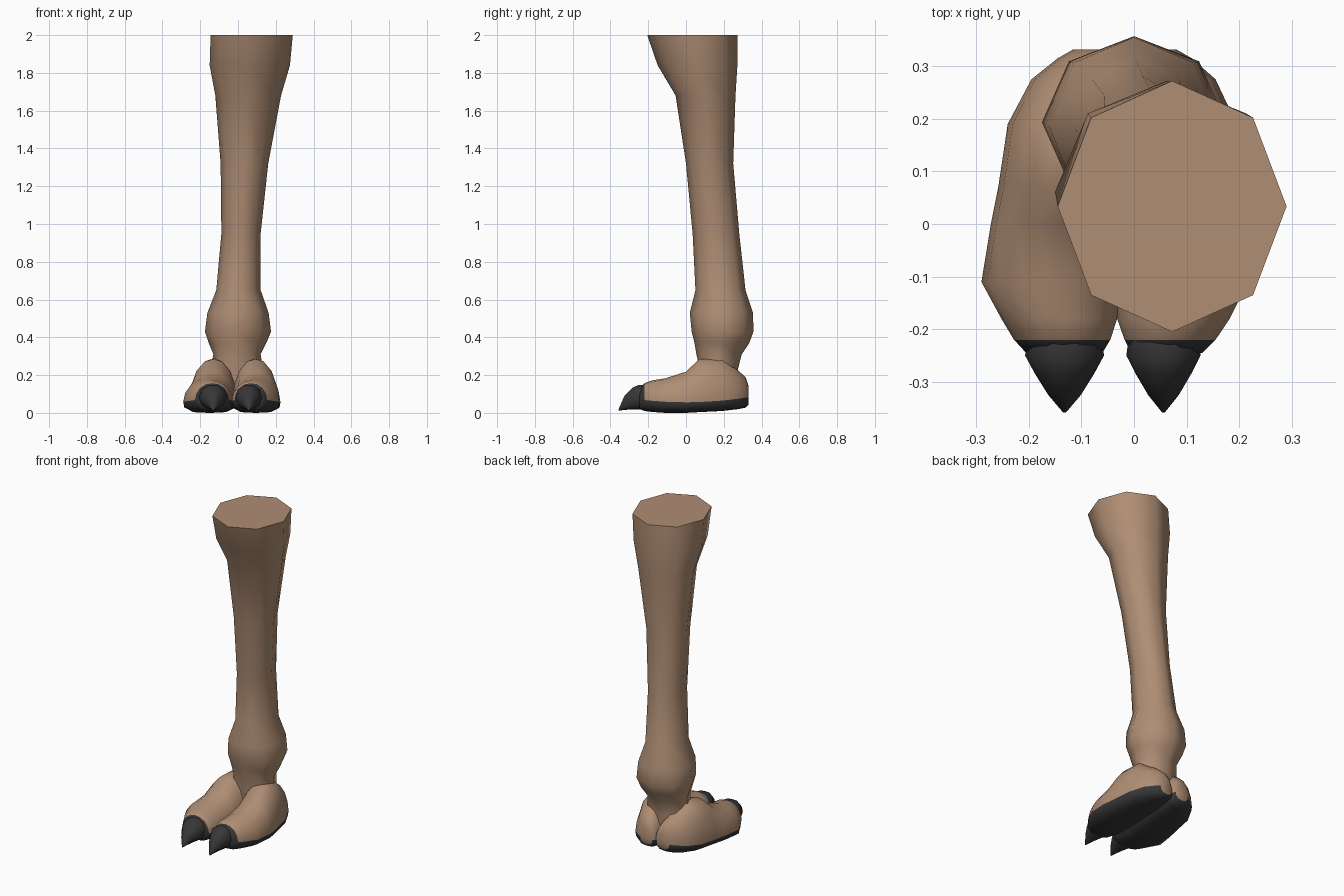
import bpy, bmesh, math


def material(name, rgb):
    m = bpy.data.materials.new(name)
    m.diffuse_color = (*rgb, 1)
    return m


SKIN = material("tan skin", (0.43, 0.27, 0.175))
HORN = material("dark horn", (0.040, 0.038, 0.040))


def loft(name, rings, mats, is_second=lambda i, j: False):
    """Skin a list of closed rings, cap both ends, smooth by angle."""
    bm = bmesh.new()
    loops = [[bm.verts.new(p) for p in r] for r in rings]
    n = len(rings[0])
    for i in range(len(loops) - 1):
        a, b = loops[i], loops[i + 1]
        for j in range(n):
            k = (j + 1) % n
            f = bm.faces.new((a[j], a[k], b[k], b[j]))
            f.material_index = int(is_second(i, j))
    for i, cap in ((0, loops[0]), (len(loops), loops[-1])):
        f = bm.faces.new(cap)
        f.material_index = int(is_second(i, -1))
    bmesh.ops.recalc_face_normals(bm, faces=bm.faces)
    me = bpy.data.meshes.new(name)
    bm.to_mesh(me)
    bm.free()
    for m in mats:
        me.materials.append(m)
    ob = bpy.data.objects.new(name, me)
    bpy.context.collection.objects.link(ob)
    bpy.ops.object.select_all(action='DESELECT')
    ob.select_set(True)
    bpy.context.view_layer.objects.active = ob
    bpy.ops.object.shade_smooth_by_angle(angle=math.radians(62))
    return ob


# Leg: octagonal rings given as z, x range, y range
LEG = [
    (2.00, -0.145, 0.29, -0.205, 0.272),
    (1.84, -0.150, 0.275, -0.150, 0.272),
    (1.68, -0.120, 0.228, -0.055, 0.262),
    (1.32, -0.092, 0.160, 0.000, 0.250),
    (0.95, -0.088, 0.120, 0.035, 0.282),
    (0.65, -0.115, 0.120, 0.050, 0.315),
    (0.53, -0.162, 0.162, 0.020, 0.355),
    (0.43, -0.175, 0.175, 0.030, 0.357),
    (0.37, -0.155, 0.150, 0.045, 0.335),
    (0.31, -0.130, 0.120, 0.055, 0.295),
    (0.22, -0.150, 0.135, 0.075, 0.272),
    (0.12, -0.160, 0.140, 0.080, 0.270),
]
rings = []
for z, x0, x1, y0, y1 in LEG:
    rings.append([((x0 + x1) / 2 + (x1 - x0) / 2 * math.cos(k * math.pi / 4),
                   (y0 + y1) / 2 + (y1 - y0) / 2 * math.sin(k * math.pi / 4), z)
                  for k in range(8)])
loft("leg", rings, [SKIN])

# Toes: stations along y as y, left outer x, left inner x,
# right inner x, right outer x, bottom z, top z
FOOT = [
    (-0.245, -0.205, -0.060, -0.005, 0.130, 0.020, 0.130),
    (-0.220, -0.228, -0.045, -0.018, 0.155, 0.010, 0.157),
    (-0.180, -0.252, -0.032, -0.032, 0.182, 0.005, 0.172),
    (-0.110, -0.290, -0.022, -0.036, 0.217, 0.000, 0.183),
    (0.000, -0.272, -0.012, -0.032, 0.225, 0.000, 0.218),
    (0.070, -0.258, -0.005, -0.030, 0.215, 0.004, 0.285),
    (0.190, -0.240, -0.005, -0.030, 0.195, 0.010, 0.290),
    (0.275, -0.195, -0.005, -0.025, 0.155, 0.020, 0.225),
    (0.315, -0.145, -0.012, -0.015, 0.110, 0.028, 0.190),
    (0.332, -0.115, -0.030, 0.000, 0.080, 0.045, 0.140),
]


def toe_section(y, x0, x1, bottom, top):
    """Flat sole with a domed top; point 3 is the edge of the dark sole."""
    c, w = (x0 + x1) / 2, (x1 - x0) / 2
    s = max(0.056 + 0.25 * y * y, bottom + 0.02)
    edge = bottom + (s - bottom) * 0.5
    h = top - s
    half = [(0, bottom), (0.6, bottom + 0.004), (0.96, edge), (1, s),
            (0.92, s + 0.38 * h), (0.70, s + 0.72 * h), (0.36, s + 0.94 * h), (0, top)]
    pts = half + [(-u, z) for u, z in half[6:0:-1]]
    return [(c + u * w, y, z) for u, z in pts]


def dark(i, j):
    return i == 0 or (j >= 0 and (j <= 2 or j >= 11))


for side, a, b in (("left", 1, 2), ("right", 3, 4)):
    loft(side + "_toe", [toe_section(s[0], s[a], s[b], s[5], s[6]) for s in FOOT],
         [SKIN, HORN], dark)

# Claws: rings as y, centre z, half width, half height
CLAW = [(-0.212, 0.082, 0.070, 0.066), (-0.250, 0.083, 0.075, 0.069),
        (-0.285, 0.075, 0.056, 0.060), (-0.325, 0.054, 0.031, 0.040),
        (-0.358, 0.014, 0.003, 0.003)]
for side, cx, k in (("left", -0.132, 1.0), ("right", 0.056, 0.94)):
    loft(side + "_claw",
         [[(cx + k * w * math.cos(t * math.pi / 5), y, z + h * math.sin(t * math.pi / 5))
           for t in range(10)] for y, z, w, h in CLAW], [HORN])
